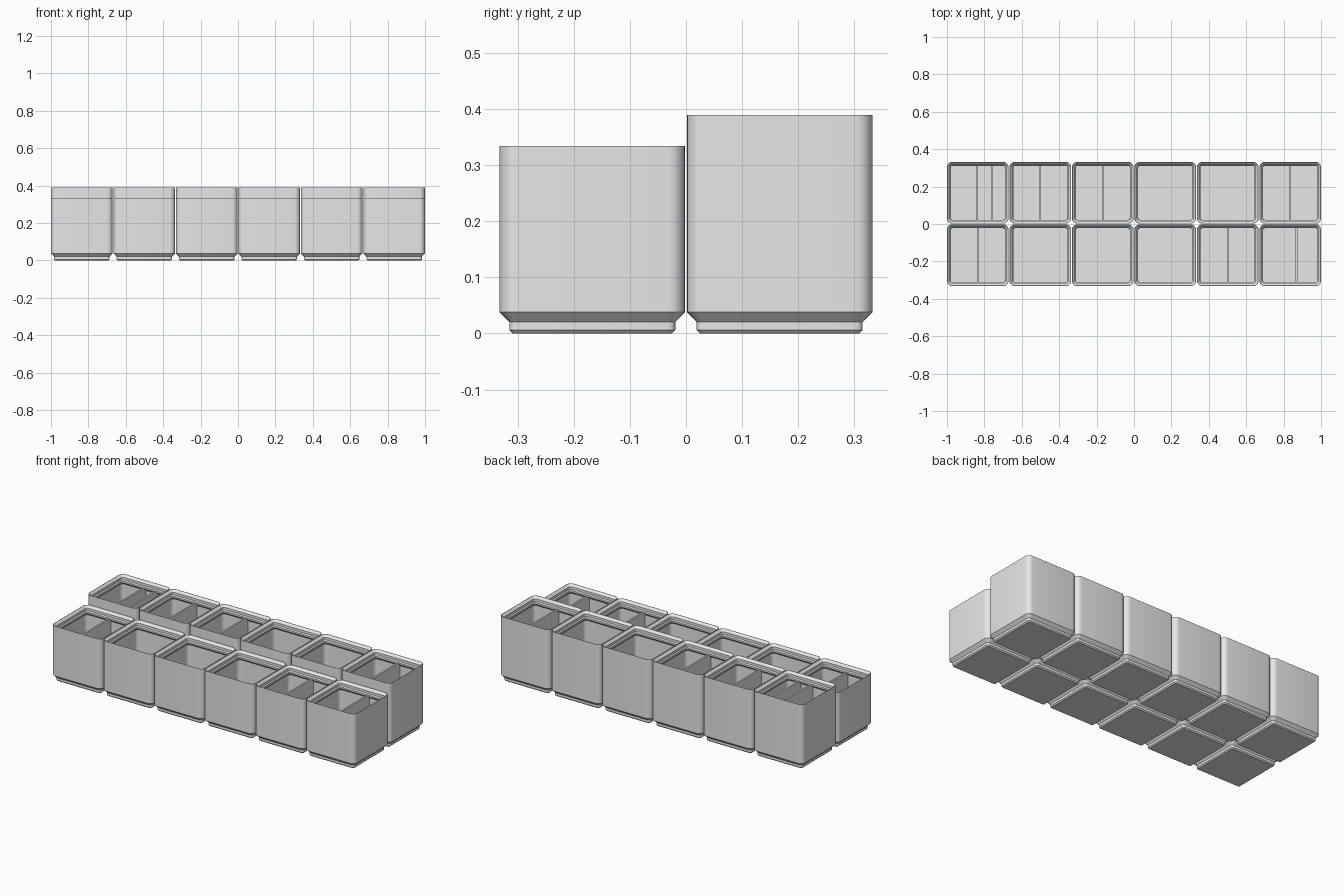
import bpy, bmesh, math

cube = bpy.data.objects.get("Cube")
if cube:
    bpy.data.objects.remove(cube, do_unlink=True)

MM = 2 / 251.5          # one millimetre in model units
PITCH = 42 * MM
HALF = 20.75 * MM       # half the width of one bin
RADIUS = 3.75 * MM
FLOOR = 6.5 * MM

grey = bpy.data.materials.new("light_grey_plastic")
grey.use_nodes = True
grey.diffuse_color = (0.8, 0.8, 0.8, 1)
grey.node_tree.nodes["Principled BSDF"].inputs["Base Color"].default_value = (0.8, 0.8, 0.8, 1)


def ring(bm, inset, z, steps=6):
    """Rounded square of vertices, inset from the bin's outside."""
    r = RADIUS - inset
    c = HALF - RADIUS
    verts = []
    for corner in range(4):
        start = corner * math.pi / 2
        cx = c if corner in (0, 3) else -c
        cy = c if corner in (0, 1) else -c
        for s in range(steps + 1):
            a = start + s / steps * math.pi / 2
            verts.append(bm.verts.new((cx + r * math.cos(a), cy + r * math.sin(a), z)))
    return verts


def add_object(name, bm, location):
    bmesh.ops.recalc_face_normals(bm, faces=bm.faces)
    mesh = bpy.data.meshes.new(name)
    bm.to_mesh(mesh)
    bm.free()
    mesh.materials.append(grey)
    obj = bpy.data.objects.new(name, mesh)
    obj.location = location
    bpy.context.collection.objects.link(obj)
    return obj


def bin_shell(name, location, height):
    """Stepped foot, outer wall, stacking lip, inner wall and floor in one loft."""
    top = height / MM
    profile = [(2.95, 0), (2.15, 0.8), (2.15, 2.6), (0, 4.75), (0, top),
               (0.25, top), (1.9, top - 1.65), (1.9, top - 3.5), (2.6, top - 4.2),
               (2.6, top - 5.4), (0.95, top - 7.05), (0.95, FLOOR / MM)]
    bm = bmesh.new()
    rings = [ring(bm, i * MM, z * MM) for i, z in profile]
    for a, b in zip(rings, rings[1:]):
        for k in range(len(a)):
            n = (k + 1) % len(a)
            bm.faces.new((a[k], a[n], b[n], b[k]))
    bm.faces.new(rings[0])
    bm.faces.new(rings[-1])
    obj = add_object(name, bm, location)
    obj.data.shade_smooth()
    obj.data.set_sharp_from_angle(angle=math.radians(30))


def divider(name, location, offset, height):
    """Upright partition running front to back inside a bin."""
    top = height - 4.4 * MM
    bm = bmesh.new()
    bmesh.ops.create_cube(bm, size=1)
    for v in bm.verts:
        v.co.x = offset + v.co.x * 1.2 * MM
        v.co.y *= 2 * (HALF - 0.9 * MM)
        v.co.z = FLOOR if v.co.z < 0 else top
    add_object(name, bm, location)


# Divider offsets from the bin centre, keyed by column
front = {0: [0], 4: [0], 5: [0.034]}
back = {0: [-0.004, 0.074], 1: [0], 2: [0], 5: [0]}

for row, y, height, dividers in (("front", -PITCH / 2, 42 * MM, front),
                                 ("back", PITCH / 2, 49 * MM, back)):
    for col in range(6):
        place = ((col - 2.5) * PITCH, y, 0)
        bin_shell(f"{row}_bin_{col + 1}", place, height)
        for n, offset in enumerate(dividers.get(col, [])):
            divider(f"{row}_bin_{col + 1}_divider_{n + 1}", place, offset, height)
